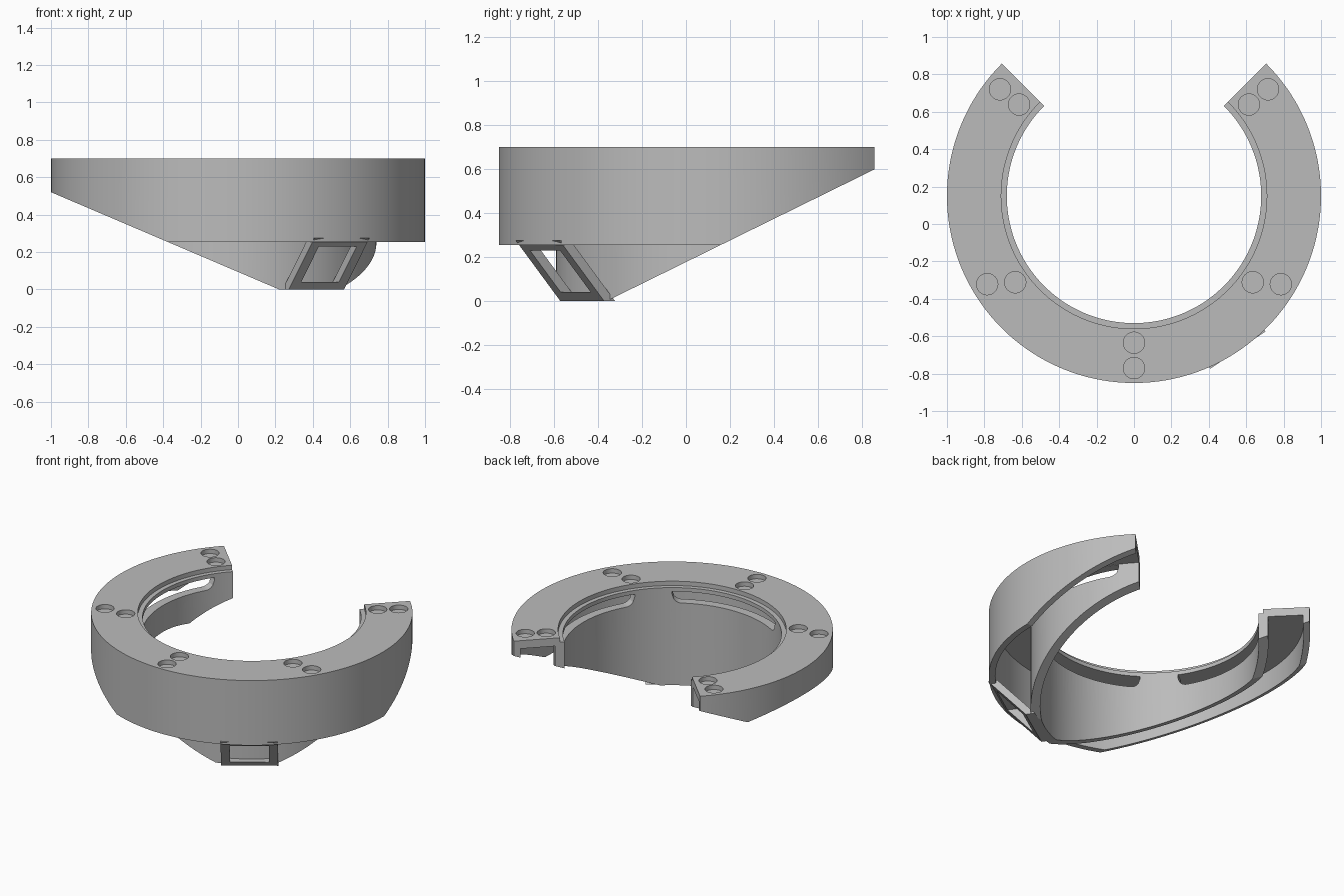
import bpy, bmesh, math
from mathutils import Vector

if "Cube" in bpy.data.objects:
    bpy.data.objects.remove(bpy.data.objects["Cube"])

CY = 0.15  # ring axis sits slightly behind the origin

grey = bpy.data.materials.new("matte grey")
grey.use_nodes = True
colour = (0.5, 0.5, 0.5, 1)
grey.diffuse_color = colour
grey.node_tree.nodes["Principled BSDF"].inputs["Base Color"].default_value = colour


def polar(r, deg, z):
    a = math.radians(deg)
    return Vector((r * math.cos(a), CY + r * math.sin(a), z))


def loft(name, rings, closed=False):
    """Skin matching cross-sections; cap the ends unless they close up."""
    bm = bmesh.new()
    rows = [[bm.verts.new(p) for p in ring] for ring in rings]
    n = len(rows[0])
    pairs = list(zip(rows, rows[1:]))
    if closed:
        pairs.append((rows[-1], rows[0]))
    else:
        bm.faces.new(rows[0])
        bm.faces.new(rows[-1])
    for a, b in pairs:
        for i in range(n):
            j = (i + 1) % n
            bm.faces.new((a[i], a[j], b[j], b[i]))
    bmesh.ops.recalc_face_normals(bm, faces=bm.faces)
    mesh = bpy.data.meshes.new(name)
    bm.to_mesh(mesh)
    bm.free()
    ob = bpy.data.objects.new(name, mesh)
    bpy.context.collection.objects.link(ob)
    mesh.materials.append(grey)
    return ob


def activate(ob):
    bpy.ops.object.select_all(action='DESELECT')
    ob.select_set(True)
    bpy.context.view_layer.objects.active = ob


def cut(target, cutter):
    cutter.hide_render = True
    mod = target.modifiers.new("cut", 'BOOLEAN')
    mod.operation = 'DIFFERENCE'
    mod.solver = 'EXACT'
    mod.object = cutter
    activate(target)
    bpy.ops.object.modifier_apply(modifier=mod.name)
    bpy.data.objects.remove(cutter)


# Open ring: inner skirt, stepped lip, top plate and outer wall in one profile
profile = [(0.68, 0), (0.74, 0), (0.74, 0.645), (0.96, 0.645), (0.96, 0.255),
           (1, 0.255), (1, 0.7), (0.71, 0.7), (0.71, 0.67), (0.68, 0.67)]
STEPS = 108
ring = loft("ring_shell", [[polar(r, 135 + 270 * k / STEPS, z) for r, z in profile]
                           for k in range(STEPS + 1)])

# Slanted underside, one slope along each axis
side = [(-1.3, 0.648), (0.22, 0), (0.22, -0.3), (-1.3, -0.3)]
cut(ring, loft("side_slope", [[(x, y, z) for x, z in side] for y in (-2, 2)]))
back = [(1.2, 0.767), (-0.36, 0), (-0.36, -0.3), (1.2, -0.3)]
cut(ring, loft("back_slope", [[(x, y, z) for y, z in back] for x in (-2, 2)]))

# Long slots through the inner skirt, rounded at their lower corners
LOW, HIGH, HALF, ROUND, CORNER = 0.565, 0.643, 35, 5, 0.06
for middle in (0, 180, 270):
    rings = []
    for k in range(-HALF, HALF + 1):
        t = max(0, abs(k) - (HALF - ROUND)) / ROUND
        z = LOW + CORNER * (1 - math.sqrt(1 - t * t))
        rings.append([polar(r, middle + k, h)
                      for r, h in ((0.6, z), (0.8, z), (0.8, HIGH), (0.6, HIGH))])
    cut(ring, loft("slot", rings))

# Pairs of shallow round sockets in the top
sockets = [(0.785, 270), (0.92, 270)]
for inner, outer in ((-36, -31), (38.5, 38.5)):
    for a, r in ((inner, 0.785), (outer, 0.916)):
        sockets += [(r, a), (r, 180 - a)]
for r, a in sockets:
    c = polar(r, a, 0)
    circle = [(math.cos(math.tau * i / 32) * 0.057, math.sin(math.tau * i / 32) * 0.057)
              for i in range(32)]
    cut(ring, loft("socket", [[(c.x + x, c.y + y, z) for x, y in circle]
                              for z in (0.67, 0.8)]))

activate(ring)
bpy.ops.object.shade_smooth_by_angle(angle=math.radians(25))

# Sloping window frame between the outer wall and the foot of the skirt
facing = math.radians(-56)
normal = Vector((math.cos(facing), math.sin(facing), 0))
across = Vector((-normal.y, normal.x, 0))


def frame_point(u, z, depth):
    p = normal * (0.75 + 0.887 * z - depth) + across * u
    return (p.x, p.y + CY, z)


rings = []
for sx, top in ((-1, 0), (1, 0), (1, 1), (-1, 1)):
    outside = (sx * 0.178, 0.275 if top else 0)
    inside = (sx * 0.122, 0.23 if top else 0.04)
    rings.append([frame_point(*outside, 0), frame_point(*inside, 0),
                  frame_point(*inside, 0.06), frame_point(*outside, 0.06)])
loft("window_frame", rings, closed=True)
